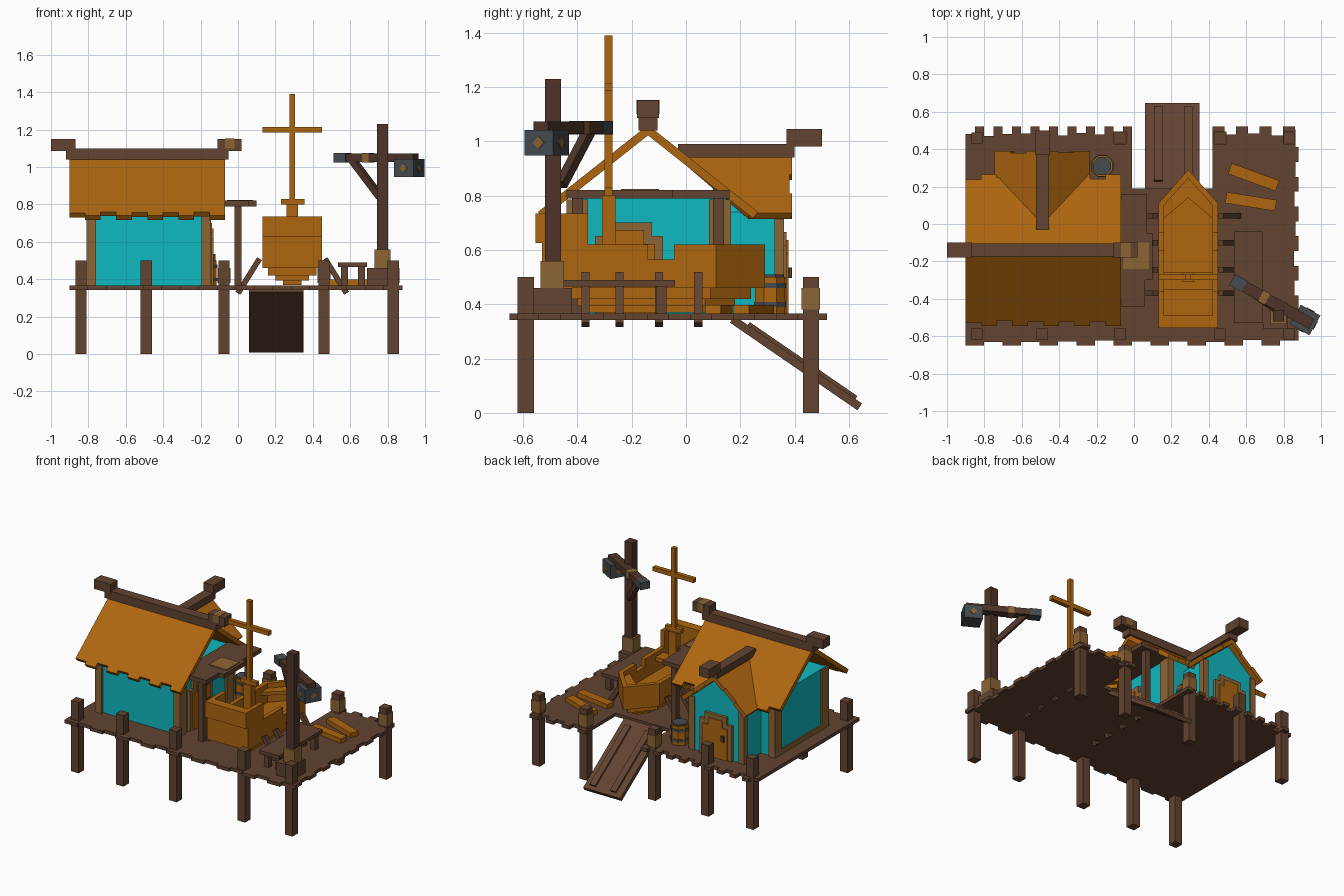
import bpy, bmesh, math, random
from mathutils import Vector, Matrix

if "Cube" in bpy.data.objects:
    bpy.data.objects.remove(bpy.data.objects["Cube"])

random.seed(4)

def material(name, hexa):
    m = bpy.data.materials.new(name)
    c = [int(hexa[i:i + 2], 16) / 255 for i in (0, 2, 4)]
    m.diffuse_color = [((v + .055) / 1.055) ** 2.4 for v in c] + [1]
    m.use_nodes = True
    m.node_tree.nodes["Principled BSDF"].inputs["Base Color"].default_value = m.diffuse_color
    return m

BROWN = material("brown wood", "624330")
DARK = material("dark wood", "4e3428")
ORANGE = material("orange wood", "ae660f")
CYAN = material("cyan plaster", "10b8c0")
TAN = material("tan trim", "8c6535")
GREY = material("grey metal", "454b50")

def prism(name, pts, t0, t1, mat, M=Matrix()):
    """Extrude a flat outline from t0 to t1 along the local z of M."""
    bm = bmesh.new()
    lo = [bm.verts.new(M @ Vector((u, v, t0))) for u, v in pts]
    hi = [bm.verts.new(M @ Vector((u, v, t1))) for u, v in pts]
    bm.faces.new(lo)
    bm.faces.new(hi)
    n = len(pts)
    for i in range(n):
        bm.faces.new((lo[i], lo[(i + 1) % n], hi[(i + 1) % n], hi[i]))
    bmesh.ops.recalc_face_normals(bm, faces=bm.faces)
    me = bpy.data.meshes.new(name)
    bm.to_mesh(me)
    bm.free()
    me.materials.append(mat)
    ob = bpy.data.objects.new(name, me)
    bpy.context.collection.objects.link(ob)
    return ob

def box(name, x0, x1, y0, y1, z0, z1, mat):
    return prism(name, [(x0, y0), (x1, y0), (x1, y1), (x0, y1)], z0, z1, mat)

def bar(name, a, b, w, h, mat):
    """Straight beam from a to b, w wide and h high."""
    a, b = Vector(a), Vector(b)
    d = (b - a).normalized()
    side = d.cross(Vector((0, 0, 1))).normalized()
    M = Matrix((side, side.cross(d), d)).transposed().to_4x4()
    M.translation = a
    w, h = w / 2, h / 2
    return prism(name, [(-w, -h), (w, -h), (w, h), (-w, h)], 0, (b - a).length, mat, M)

def frame(origin, u, v):
    u, v = Vector(u).normalized(), Vector(v).normalized()
    M = Matrix((u, v, u.cross(v))).transposed().to_4x4()
    M.translation = Vector(origin)
    return M

def jag(a, b, base, depth, step=.07):
    """Stepped plank-end edge from a to b."""
    n = max(2, round(abs(b - a) / step))
    pts = []
    for i in range(n):
        off = depth * (i % 2) * random.uniform(.6, 1)
        pts += [(a + (b - a) * i / n, base - off), (a + (b - a) * (i + 1) / n, base - off)]
    return pts

# Deck with ragged plank ends and a notch for the ramp
front = [(x, -y) for x, y in jag(-.9, .88, .65, .03, .1)]
right = [(x, y) for y, x in jag(-.62, .49, .88, .025, .08)]
back_r = jag(.86, .42, .52, .05, .06)
back_l = jag(-.01, -.9, .52, .05, .05)
prism("deck", front + right + back_r + [(.42, .19), (-.01, .19)] + back_l, .342, .366, BROWN)

# Piles
for x in (-.84, -.49, -.075, .46, .83):
    for y in (-.59, .46):
        box("pile", x - .03, x + .03, y - .03, y + .03, 0, .5, BROWN)
for x, y in ((.83, .46), (.46, .46), (-.075, .46)):
    box("pile_band", x - .034, x + .034, y - .034, y + .034, .38, .46, TAN)

# Ramp with two rails
S = Vector((0, .48, -.33))
R = frame((.205, .17, .345), (1, 0, 0), S)
prism("ramp", [(-.145, 0), (.145, 0), (.145, .57), (-.145, .57)], -.015, .015, BROWN, R)
for u in (-.075, .085):
    prism("ramp_rail", [(u - .022, .06), (u + .022, .06), (u + .022, .54), (u - .022, .54)], .015, .028, BROWN, R)

# Main house walls and trim
box("house_walls", -.8, -.16, -.42, .15, .36, .79, CYAN)
for x in (-.785, -.17):
    for y in (-.4, .125):
        box("corner_post", x - .025, x + .025, y - .04, y + .04, .36, .785, TAN)
box("left_sill", -.81, -.79, -.42, .15, .36, .4, TAN)

# Main roof
for s in (-1, 1):
    M = frame((0, -.14, 1.06), (1, 0, 0), (0, s * .405, -.32))
    pts = [(-.9, 0), (-.07, 0)] + jag(-.07, -.9, .516, .035, .08)
    prism("main_roof_slope", pts, -.03 if s > 0 else 0, 0 if s > 0 else .03, ORANGE, M) if s < 0 else \
        prism("main_roof_slope", pts, 0, .03, ORANGE, M @ Matrix.Scale(-1, 4, (0, 0, 1)) if M.col[2][2] > 0 else M)
box("main_ridge", -.92, -.05, -.175, -.105, 1.04, 1.1, BROWN)
for x in (-1, -.11):
    box("ridge_end", x, x + .13, -.18, -.1, 1.085, 1.15, BROWN)
box("ridge_patch", -.07, -.02, -.182, -.098, 1.1, 1.152, TAN)

# Back wing with gable
G = frame((-.49, .35, 0), (1, 0, 0), (0, 0, 1))
prism("wing_walls", [(-.2, .36), (.2, .36), (.2, .74), (0, .91), (-.2, .74)], 0, .25, CYAN, G)
for x in (-.685, -.295):
    box("wing_corner_post", x - .022, x + .022, .325, .36, .36, .74, TAN)
for s in (-1, 1):
    M = frame((-.49, 0, .95), (0, 1, 0), (s * .255, 0, -.215))
    t = -.028 if M.col[2][2] > 0 else .028
    pts = [(-.02, 0), (.39, 0)] + [(v, u) for u, v in jag(0, .333, .39, .012, .11)] + [(.23, .333)]
    prism("wing_roof_slope", pts, min(t, 0), max(t, 0), ORANGE, M)
box("wing_ridge", -.525, -.455, -.03, .4, .94, .99, BROWN)
box("wing_ridge_end", -.53, -.45, .37, .5, .98, 1.045, BROWN)

# Doors with cut top corners
def door(origin, u, w, h, out):
    M = frame(origin, u, (0, 0, 1))
    for name, g, t, m in (("door_frame", 0, .02, TAN), ("door_panel", .03, .028, ORANGE)):
        a, b = w - g, h - g
        pts = [(-a, 0), (a, 0), (a, b - .05), (a - .04, b - .05), (a - .04, b), (-a + .04, b), (-a + .04, b - .05), (-a, b - .05)]
        prism(name, pts, 0, t * out, m, M)
    k = w - .06
    prism("door_handle", [(k - .012, .13), (k + .012, .13), (k + .012, .17), (k - .012, .17)], 0, .04 * out, DARK, M)
door((-.49, .35, .366), (-1, 0, 0), .125, .3, 1)
door((-.16, -.21, .366), (0, 1, 0), .125, .335, 1)

# Porch roof and posts
prism("porch_roof", [(-.16, -.44), (.06, -.44), (.06, -.3), (.1, -.3), (.1, -.05), (.07, -.05), (.07, .16), (-.16, .16)], .79, .82, BROWN)
box("porch_roof_patch", -.06, .08, -.24, -.1, .815, .825, TAN)
for y in (-.4, .12):
    box("porch_post", -.02, .02, y - .02, y + .02, .35, .79, BROWN)

# Barrel
def ring(r):
    return [(-.17 + r * math.cos(k * math.pi / 4 + .39), .31 + r * math.sin(k * math.pi / 4 + .39)) for k in range(8)]
prism("barrel", ring(.06), .366, .5, ORANGE)
for z in (.39, .46):
    prism("barrel_hoop", ring(.064), z, z + .018, GREY)
prism("barrel_lid", ring(.052), .5, .51, GREY)

# Boat: stepped keel, pointed hull walls, raised stern
BX = .29
def hull(w, y0, y1, sh):
    return [(BX - w, y0), (BX + w, y0), (BX + w, y1 - sh), (BX, y1), (BX - w, y1 - sh)]
prism("boat_keel", hull(.05, -.36, .14, .08), .37, .395, ORANGE)
prism("boat_bilge", hull(.09, -.4, .18, .11), .393, .425, ORANGE)
prism("boat_lower_hull", hull(.13, -.45, .24, .15), .42, .462, ORANGE)
prism("boat_floor", hull(.155, -.5, .28, .18), .46, .485, ORANGE)
outer = [(.16, -.52), (.16, -.36), (.16, -.14), (.16, -.045), (.16, .11), (0, .29)]
inner = [(.13, -.52), (.13, -.36), (.13, -.14), (.13, -.045), (.13, .1), (0, .245)]
for s in (-1, 1):
    for i, top in enumerate((.735, .62, .565, .62, .62)):
        q = [outer[i], outer[i + 1], inner[i + 1], inner[i]]
        prism("boat_side", [(BX + s * x, y) for x, y in q], .46, top, ORANGE)
box("boat_transom", BX - .16, BX + .16, -.53, -.49, .46, .735, ORANGE)
box("boat_stern_rail", BX - .16, BX + .16, -.555, -.52, .625, .735, ORANGE)
prism("bow_deck", [(BX - .13, .03), (BX, .14), (BX + .13, .03), (BX + .13, .1), (BX, .245), (BX - .13, .1)], .56, .585, ORANGE)
box("boat_seat", BX - .14, BX + .14, -.35, -.26, .56, .59, ORANGE)

# Mast
box("mast", BX - .015, BX + .015, -.3, -.27, .48, 1.39, ORANGE)
box("mast_yard", BX - .16, BX + .16, -.3, -.27, 1.185, 1.215, ORANGE)
box("mast_cleat", BX - .06, BX + .065, -.3, -.27, .8, .83, ORANGE)
box("mast_collar", BX - .03, BX + .03, -.31, -.26, .58, .8, ORANGE)

# Cradle struts under the boat
for y in (-.37, -.245, -.1, .045):
    for s in (-1, 1):
        bar("cradle_strut", (BX + s * .29, y, .325), (BX + s * .175, y, .51), .03, .03, BROWN)

# Bench
box("bench_top", .535, .69, -.53, -.04, .465, .49, BROWN)
for x in (.57, .66):
    for y in (-.48, -.09):
        box("bench_leg", x - .018, x + .018, y - .018, y + .018, .36, .47, BROWN)

# Loose planks
for x, y, a in ((.64, .25, -20), (.625, .12, -9)):
    c, s = math.cos(math.radians(a)) * .135, math.sin(math.radians(a)) * .135
    bar("loose_plank", (x - c, y - s, .382), (x + c, y + s, .382), .06, .032, ORANGE)

# Crane with hanging lantern
box("crane_plinth", .69, .82, -.56, -.42, .36, .46, BROWN)
box("crane_base", .73, .815, -.535, -.45, .45, .56, TAN)
box("crane_post", .743, .803, -.52, -.46, .5, 1.23, DARK)
A, B = Vector((.53, -.3, 1.05)), Vector((.95, -.535, 1.05))
D = (B - A).normalized()
bar("crane_arm", A, B, .06, .045, DARK)
bar("arm_end_cap", A - D * .005, A + D * .07, .066, .05, GREY)
bar("arm_band", A + D * .17, A + D * .21, .066, .05, TAN)
bar("crane_brace", (.76, -.46, .84), (.61, -.355, 1.04), .035, .035, DARK)
L = Vector((.915, -.513, .995))
bar("lantern", L - D * .06, L + D * .06, .12, .095, GREY)
for k in range(4):
    n = Matrix.Rotation(k * math.pi / 2, 3, 'Z') @ D
    M = frame(L + n * .06, Vector((0, 0, 1)).cross(n), (0, 0, 1))
    prism("lantern_pane", [(-.024, 0), (0, -.024), (.024, 0), (0, .024)], -.002, .004, TAN, M)
